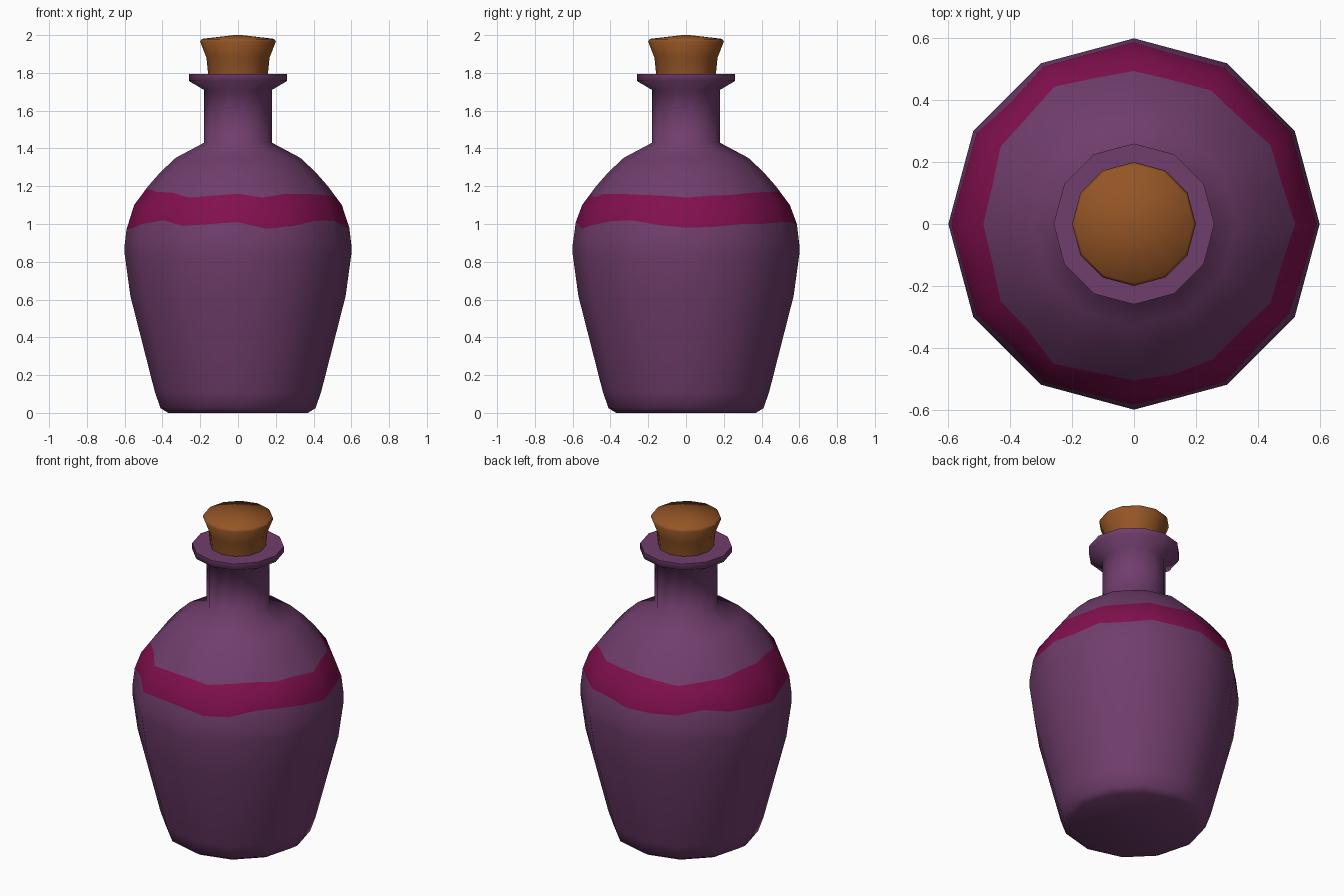
import bpy, bmesh, math

if "Cube" in bpy.data.objects:
    bpy.data.objects.remove(bpy.data.objects["Cube"])

SIDES = 12
COLS = SIDES * 2          # each flat side has a middle column so the stripe can waver


def material(name, rgb):
    m = bpy.data.materials.new(name)
    m.diffuse_color = (*rgb, 1)
    m.use_nodes = True
    m.node_tree.nodes["Principled BSDF"].inputs["Base Color"].default_value = m.diffuse_color
    return m


purple = material("purple glass", (0.162, 0.047, 0.150))
crimson = material("crimson stripe", (0.223, 0.005, 0.078))
cork_brown = material("cork brown", (0.296, 0.090, 0.019))


def point(k, r, z):
    """Point k on a ring: even = corner of the 12-gon, odd = middle of a side."""
    if k % 2:
        r *= math.cos(math.pi / SIDES)
    a = 2 * math.pi * k / COLS
    return (r * math.cos(a), r * math.sin(a), z)


def lathe(name, rings, mats, band=None):
    """rings: functions k -> (radius, z); closed with a cap at both ends."""
    bm = bmesh.new()
    rows = [[bm.verts.new(point(k, *ring(k))) for k in range(COLS)] for ring in rings]
    for i in range(len(rows) - 1):
        for k in range(COLS):
            n = (k + 1) % COLS
            f = bm.faces.new((rows[i][k], rows[i][n], rows[i + 1][n], rows[i + 1][k]))
            if band and band[0] <= i < band[1]:
                f.material_index = 1
    bm.faces.new(rows[0][::-1])
    bm.faces.new(rows[-1])
    bmesh.ops.recalc_face_normals(bm, faces=bm.faces)
    me = bpy.data.meshes.new(name)
    bm.to_mesh(me)
    bm.free()
    for m in mats:
        me.materials.append(m)
    ob = bpy.data.objects.new(name, me)
    bpy.context.collection.objects.link(ob)
    bpy.context.view_layer.objects.active = ob
    ob.select_set(True)
    bpy.ops.object.shade_smooth_by_angle(angle=math.radians(70))
    ob.select_set(False)
    return ob


def fixed(r, z):
    return lambda k: (r, z)


# Bottle profile
lower = [(0.37, 0), (0.41, 0.025), (0.44, 0.11), (0.57, 0.62), (0.60, 0.84), (0.60, 0.89)]
shoulder = [(0.60, 0.89), (0.587, 1.0), (0.55, 1.10), (0.476, 1.20)]
upper = [(0.476, 1.20), (0.41, 1.275), (0.33, 1.35), (0.18, 1.43), (0.18, 1.71),
         (0.26, 1.757), (0.26, 1.795), (0.14, 1.795)]

# Wavering stripe edges, height per column counter-clockwise from +x
low_edge = [.98, .985, 1.0, 1.0, 1.01, 1.01, 1.0, .99, 1.0, 1.02, 1.0, .98,
            .97, .98, 1.0, 1.02, .99, 1.0, 1.01, .975, .99, 1.015, 1.02, .995]
high_edge = [1.14, 1.15, 1.155, 1.165, 1.17, 1.17, 1.175, 1.16, 1.15, 1.16, 1.17, 1.18,
             1.185, 1.18, 1.17, 1.165, 1.14, 1.15, 1.16, 1.14, 1.16, 1.16, 1.155, 1.15]


def edge_ring(heights):
    def ring(k):
        z = heights[k]
        for (r0, z0), (r1, z1) in zip(shoulder, shoulder[1:]):
            if z0 <= z <= z1:
                return (r0 + (r1 - r0) * (z - z0) / (z1 - z0), z)
    return ring


rings = [fixed(*p) for p in lower]
rings += [edge_ring(low_edge), fixed(0.55, 1.10), edge_ring(high_edge)]
rings += [fixed(*p) for p in upper]
start = len(lower)
lathe("bottle", rings, [purple, crimson], band=(start, start + 2))

# Cork stopper with a gently domed top
cork = [(0.15, 1.74), (0.158, 1.79), (0.167, 1.88), (0.20, 1.965), (0.192, 1.98), (0.02, 2.0)]
lathe("cork", [fixed(*p) for p in cork], [cork_brown])
